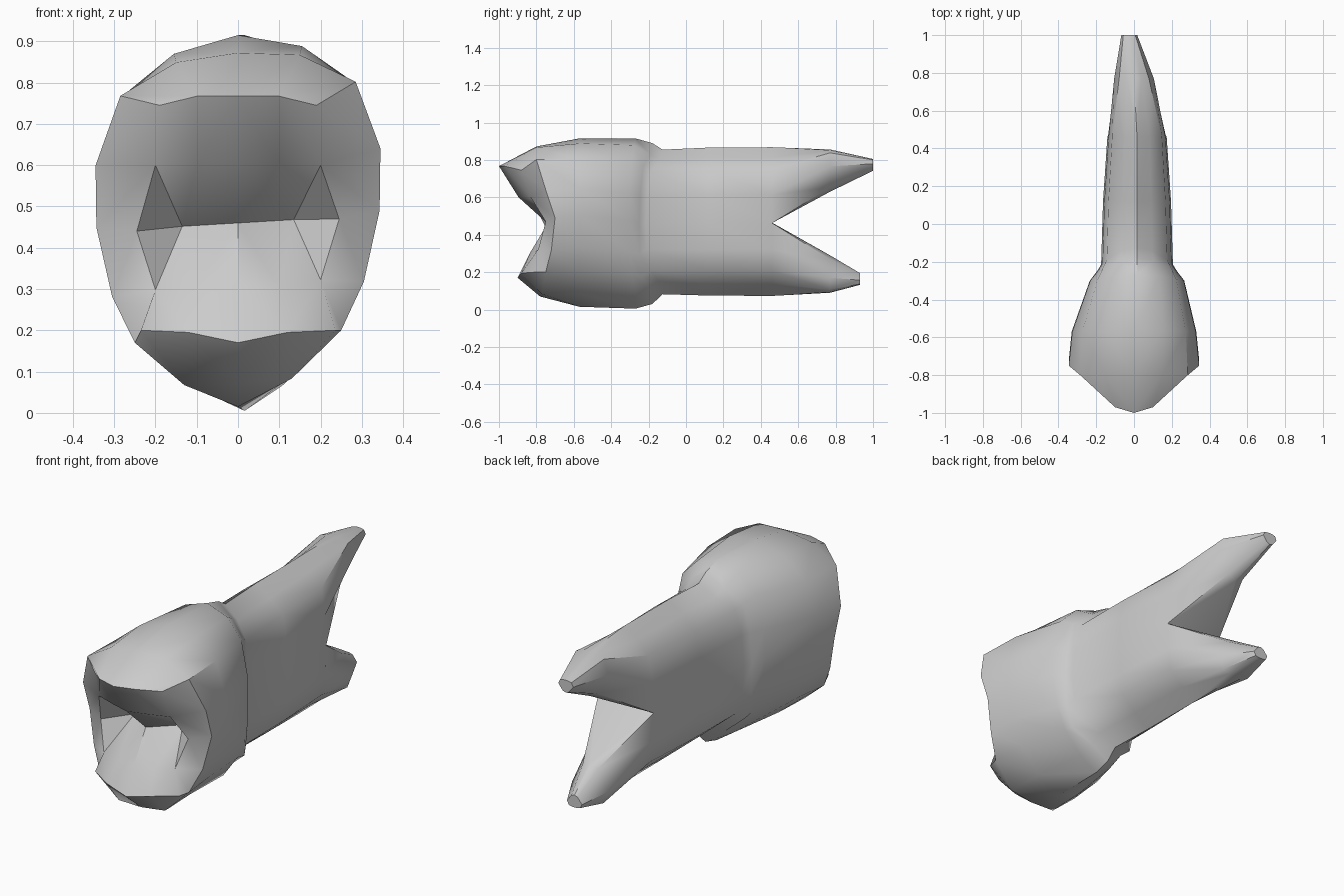
import bpy
import bmesh

cube = bpy.data.objects.get("Cube")
if cube:
    bpy.data.objects.remove(cube, do_unlink=True)

# Half outlines from top to bottom: (share of half width, share of height)
CROWN = [(0, 1), (.47, .96), (.83, .86), (.99, .68), (1, .52),
         (.9, .33), (.73, .2), (.38, .07), (0, 0)]
ROOT = [(0, 1), (.42, .93), (.84, .85), (.96, .68), (1, .49),
        (.98, .31), (.86, .17), (.43, .08), (0, 0)]
PRONG = [(0, 1), (.37, .98), (.75, .92), (1, .6), (.42, .1), (0, 0)]

bm = bmesh.new()


def points(coords):
    return [bm.verts.new(c) for c in coords]


def section(shape, y, width, low, high, pull=0):
    """Half cross-section; pull moves its sides along y."""
    return points([(width * u, y - pull * u * u, low + (high - low) * v)
                   for u, v in shape])


def loft(rings):
    for a, b in zip(rings, rings[1:]):
        for i in range(len(a) - 1):
            bm.faces.new((a[i], a[i + 1], b[i + 1], b[i]))


# Cusp ridge and outer rim of the biting end
ridge = points([(0, -1, .767), (.1, -.97, .767), (.19, -.88, .745),
                (.2, -.83, .6), (.245, -.75, .455), (.2, -.79, .31),
                (.235, -.81, .2), (.12, -.88, .195), (0, -.9, .17)])
rim = points([(0, -.8, .872), (.15, -.8, .858), (.285, -.8, .785),
              (.345, -.75, .62), (.343, -.7, .47), (.305, -.72, .3),
              (.25, -.75, .185), (.13, -.77, .075), (0, -.78, .07)])

# Crown, neck and the shared root trunk
trunk = [section(CROWN, -.57, .33, .015, .915),
         section(CROWN, -.27, .25, .005, .915, .03),
         section(ROOT, -.18, .212, .03, .89, .07),
         section(ROOT, -.125, .19, .082, .855, .09),
         section(ROOT, .12, .18, .075, .866),
         section(ROOT, .46, .157, .073, .868)]
loft([ridge, rim] + trunk)

# Grooved biting surface with a pit at each end
g0, g1, u0, u1, l0, l1 = points([
    (0, -.74, .46), (.135, -.635, .46), (0, -.895, .6),
    (.1, -.865, .6), (0, -.83, .31), (.1, -.81, .305)])
c = ridge
for face in [(c[0], c[1], u1, u0), (c[1], c[2], c[3], u1), (u0, u1, g1, g0),
             (u1, c[3], g1), (c[3], c[4], g1), (c[4], c[5], g1),
             (c[5], l1, g1), (l1, l0, g0, g1), (c[5], c[6], c[7], l1),
             (c[7], c[8], l0, l1)]:
    bm.faces.new(face)

# Two prongs that part at the fork
fork = bm.verts.new((0, .46, .465))
end = trunk[-1]
for start, spans in [
        (end[:5] + [fork], [(.77, .105, .63, .856), (1, .042, .742, .805)]),
        (end[:3:-1] + [fork], [(.77, .1, .29, .09), (.93, .042, .195, .132)])]:
    rings = [start] + [section(PRONG, *s) for s in spans]
    loft(rings)
    bm.faces.new(rings[-1])

# Mirror the half
bmesh.ops.mirror(bm, geom=bm.verts[:] + bm.edges[:] + bm.faces[:],
                 axis='X', merge_dist=.0005)
bmesh.ops.remove_doubles(bm, verts=bm.verts[:], dist=.0005)

# Natural unevenness: rolled crown, offset trunk, leaning prong tips
for v in bm.verts:
    x, y, z = v.co
    if -.81 < y < -.4:
        v.co.z += .06 * x
    elif -.4 < y < .6:
        v.co.x += .016
    elif y > .9:
        v.co.x -= .025
bmesh.ops.recalc_face_normals(bm, faces=bm.faces[:])

mesh = bpy.data.meshes.new("tooth")
bm.to_mesh(mesh)
bm.free()
tooth = bpy.data.objects.new("tooth", mesh)
bpy.context.collection.objects.link(tooth)

# Plain grey enamel
enamel = bpy.data.materials.new("light_grey")
enamel.use_nodes = True
grey = (.6, .6, .6, 1)
enamel.diffuse_color = grey
enamel.node_tree.nodes["Principled BSDF"].inputs["Base Color"].default_value = grey
mesh.materials.append(enamel)

bpy.ops.object.select_all(action='DESELECT')
tooth.select_set(True)
bpy.context.view_layer.objects.active = tooth
bpy.ops.object.shade_smooth_by_angle(angle=.7)
